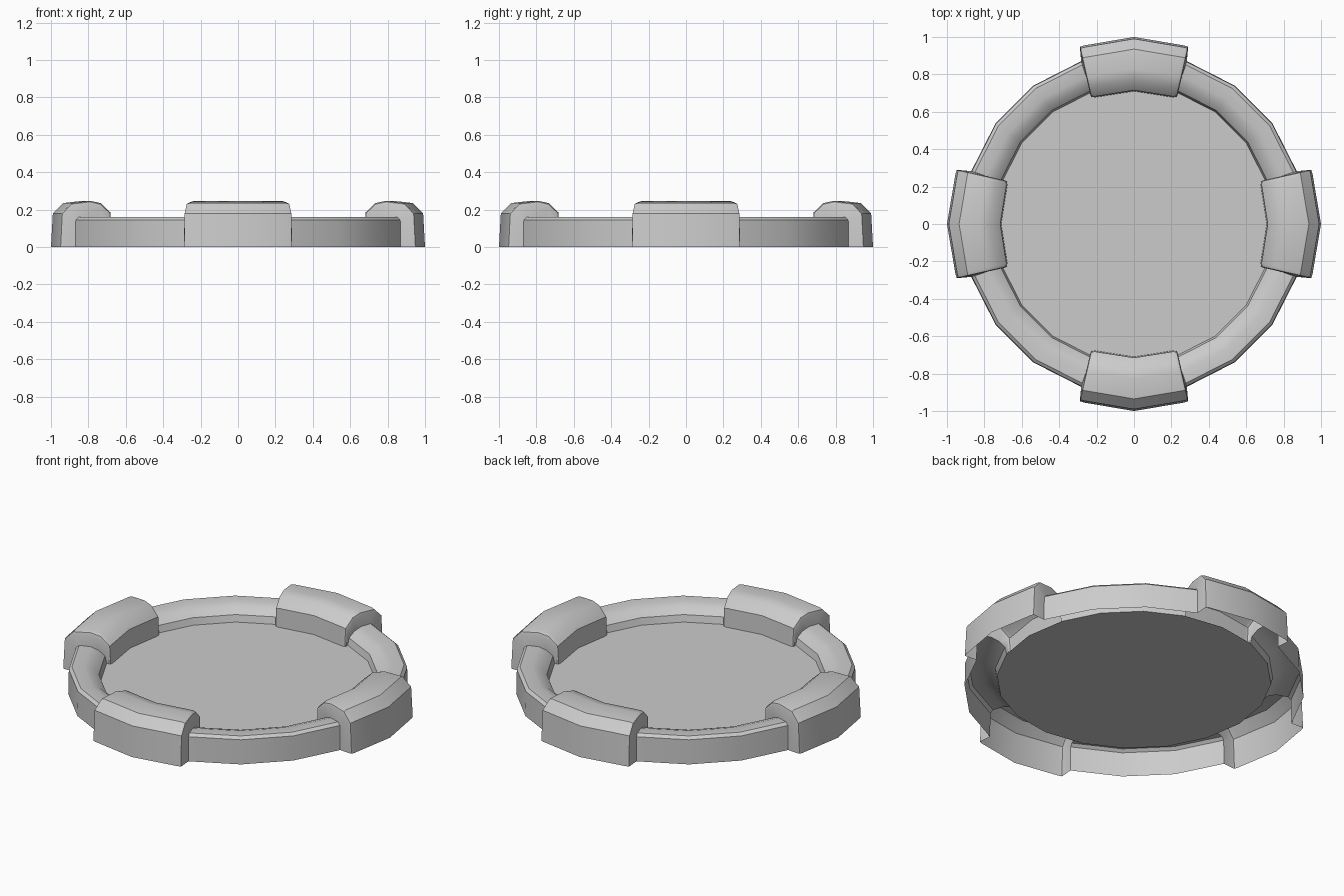
import bpy
from math import sin, cos, pi, radians

if "Cube" in bpy.data.objects:
    bpy.data.objects.remove(bpy.data.objects["Cube"])

# cross-sections (radius, height), from outer foot over the top to the floor
RIM = [(.915, 0), (.912, .145), (.895, .16), (.83, .16), (.785, .145), (.75, .115), (.74, .075)]
CLAMP = [(1, 0), (.99, .18), (.935, .235), (.83, .247), (.77, .235), (.715, .185), (.71, .075)]
FLOOR_Z = .075


def ring_station(a):
    return [(r * cos(a), r * sin(a), z) for r, z in RIM]


def clamp_end(shrink, back, side):
    pts = []
    for (r, z), (rr, rz) in zip(CLAMP, RIM):
        # pull the section towards the rim section to round the end edges
        r2, z2 = r + (rr - r) * shrink, z + (rz - z) * shrink
        pts.append((.954 * r2, side * (.08 + .215 * r2 - back), z2))
    return pts


def loft(name, stations):
    n = len(RIM)
    verts = [p for s in stations for p in s]
    faces = [(i * n + j, (i + 1) * n + j, (i + 1) * n + j + 1, i * n + j + 1)
             for i in range(len(stations) - 1) for j in range(n - 1)]
    return make(name, verts, faces)


def make(name, verts, faces):
    me = bpy.data.meshes.new(name)
    me.from_pydata(verts, [], faces)
    ob = bpy.data.objects.new(name, me)
    bpy.context.collection.objects.link(ob)
    bpy.context.view_layer.objects.active = ob
    bpy.ops.object.select_all(action='DESELECT')
    ob.select_set(True)
    bpy.ops.object.shade_smooth_by_angle(angle=radians(32))
    return ob


# round floor panel
make("floor", [(.74 * cos(i * pi / 10), .74 * sin(i * pi / 10), FLOOR_Z) for i in range(20)],
     [tuple(range(20))])

clamp_sections = [
    ring_station(radians(-18)), clamp_end(.25, 0.002, -1), clamp_end(.07, .006, -1),
    clamp_end(0, .024, -1),
    [(r, 0, z) for r, z in CLAMP],
    clamp_end(0, .024, 1), clamp_end(.07, .006, 1), clamp_end(.25, 0.002, 1),
    ring_station(radians(18)),
]

# four raised clamps with a rim section between each pair
for k in range(4):
    c = loft(f"clamp_{k + 1}", clamp_sections)
    r = loft(f"rim_{k + 1}", [ring_station(radians(18 + 18 * i)) for i in range(4)])
    c.rotation_euler.z = r.rotation_euler.z = k * pi / 2
